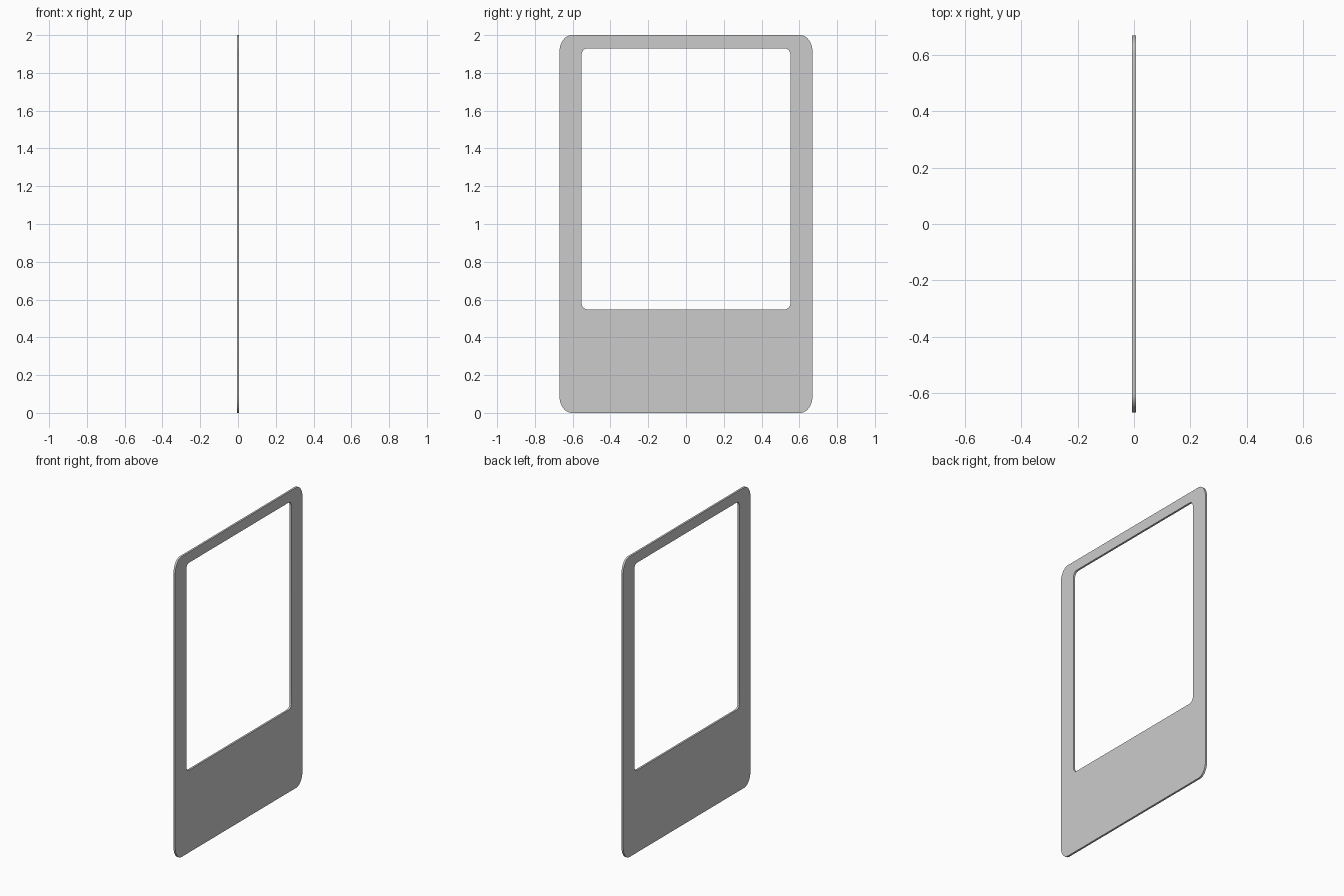
import bpy, bmesh, math

if "Cube" in bpy.data.objects:
    bpy.data.objects.remove(bpy.data.objects["Cube"])

T = 0.0065   # half thickness
SEG = 10     # segments per rounded corner


def rounded_rect(y0, y1, z0, z1, ry, rz):
    """Counter-clockwise outline in the YZ plane with elliptical corners."""
    centres = [(y1 - ry, z1 - rz), (y0 + ry, z1 - rz),
               (y0 + ry, z0 + rz), (y1 - ry, z0 + rz)]
    pts = []
    for q, (cy, cz) in enumerate(centres):
        for i in range(SEG + 1):
            a = math.pi / 2 * (q + i / SEG)
            pts.append((cy + ry * math.cos(a), cz + rz * math.sin(a)))
    return pts


# Flat frame: outer outline and window opening, bridged on faces and rims
outer = rounded_rect(-0.67, 0.67, 0.0, 2.0, 0.065, 0.09)
inner = rounded_rect(-0.553, 0.553, 0.548, 1.93, 0.03, 0.035)

bm = bmesh.new()
rings = [[bm.verts.new((x, y, z)) for y, z in loop]
         for loop, x in ((outer, T), (inner, T), (inner, -T), (outer, -T))]
n = len(outer)
for r in range(4):
    a, b = rings[r], rings[(r + 1) % 4]
    for i in range(n):
        j = (i + 1) % n
        bm.faces.new((a[i], a[j], b[j], b[i]))
bmesh.ops.recalc_face_normals(bm, faces=bm.faces)

mesh = bpy.data.meshes.new("front_bezel")
bm.to_mesh(mesh)
bm.free()
bezel = bpy.data.objects.new("front_bezel", mesh)
bpy.context.collection.objects.link(bezel)

# Smooth corner rims, sharp face edges
bpy.context.view_layer.objects.active = bezel
bezel.select_set(True)
bpy.ops.object.shade_smooth_by_angle(angle=math.radians(30))
